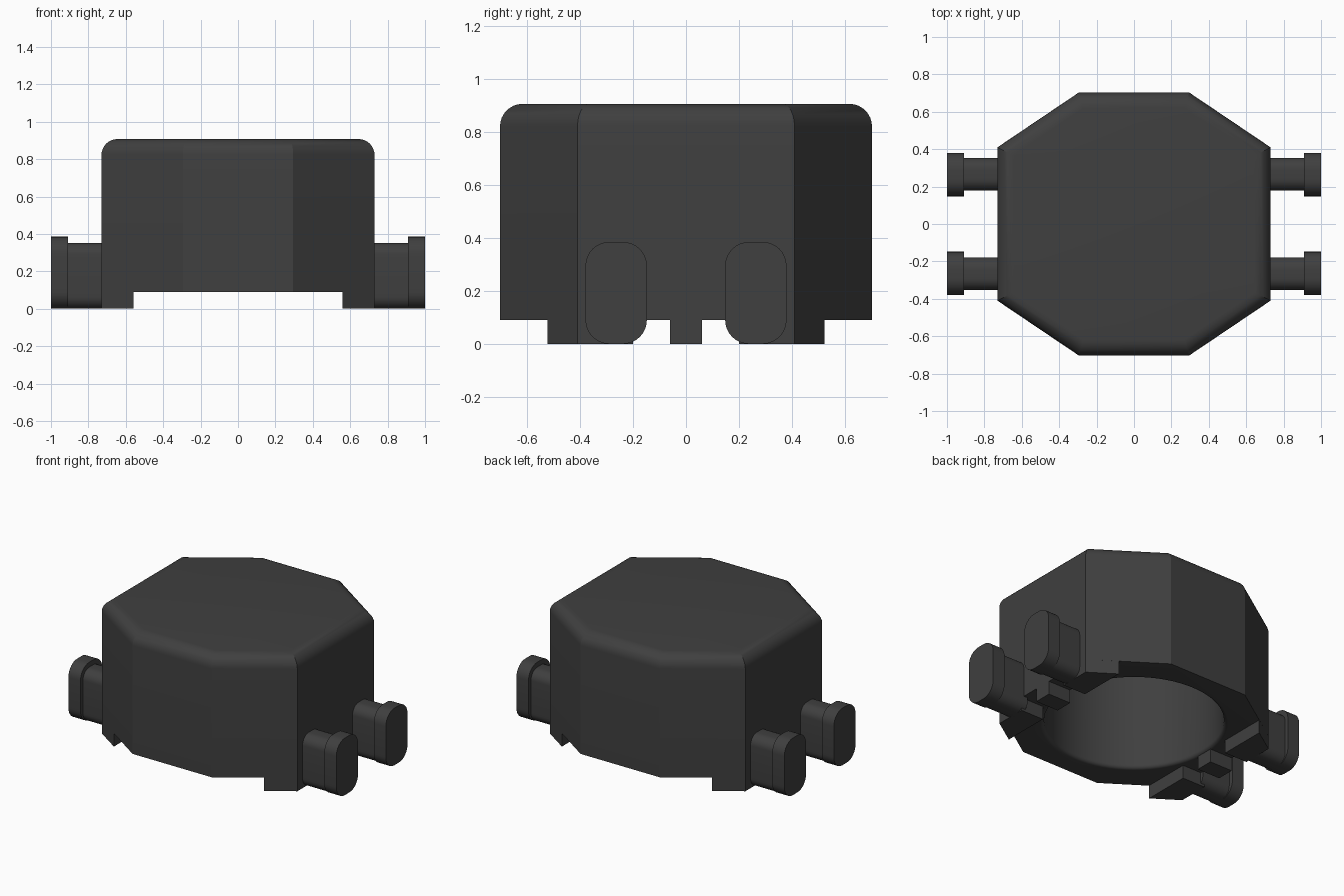
import bpy, bmesh, math
from mathutils import Matrix

cube = bpy.data.objects.get("Cube")
if cube:
    bpy.data.objects.remove(cube, do_unlink=True)

# Single dark grey plastic
mat = bpy.data.materials.new("dark_grey")
col = (0.05, 0.05, 0.05, 1)
mat.diffuse_color = col
mat.use_nodes = True
mat.node_tree.nodes["Principled BSDF"].inputs["Base Color"].default_value = col


def make_object(name, bm):
    bmesh.ops.recalc_face_normals(bm, faces=bm.faces)
    me = bpy.data.meshes.new(name)
    bm.to_mesh(me)
    bm.free()
    me.materials.append(mat)
    ob = bpy.data.objects.new(name, me)
    bpy.context.collection.objects.link(ob)
    return ob


def smooth(ob):
    bpy.ops.object.select_all(action='DESELECT')
    ob.select_set(True)
    bpy.context.view_layer.objects.active = ob
    bpy.ops.object.shade_smooth_by_angle(angle=math.radians(25))


def add_prism(bm, base, offset):
    """Extrude a closed outline of 3D points along an offset."""
    face = bm.faces.new([bm.verts.new(p) for p in base])
    ext = bmesh.ops.extrude_face_region(bm, geom=[face])
    top = [v for v in ext["geom"] if isinstance(v, bmesh.types.BMVert)]
    bmesh.ops.translate(bm, verts=top, vec=offset)


def rounded_rect(x, y0, y1, z0, z1, r, n=8):
    """Rounded rectangle outline in the yz plane."""
    pts = []
    corners = [(y1 - r, z1 - r), (y0 + r, z1 - r), (y0 + r, z0 + r), (y1 - r, z0 + r)]
    for k, (cy, cz) in enumerate(corners):
        for i in range(n + 1):
            a = math.pi / 2 * (k + i / n)
            pts.append((x, cy + r * math.cos(a), cz + r * math.sin(a)))
    return pts


# Octagonal body with a rounded top edge
FLOOR, TOP = 0.09, 0.907
quarter = [(0.73, 0.41), (0.295, 0.703)]
outline = quarter + [(-x, y) for x, y in quarter[::-1]]
outline += [(-x, -y) for x, y in outline]
bm = bmesh.new()
add_prism(bm, [(x, y, FLOOR) for x, y in outline], (0, 0, TOP - FLOOR))
rim = [e for e in bm.edges if all(v.co.z > 0.9 for v in e.verts)]
bmesh.ops.bevel(bm, geom=rim, offset=0.085, segments=8, profile=0.5, affect='EDGES')
body = make_object("body", bm)

# Round bore, lathed with a softened mouth, cut from below
R, F = 0.55, 0.025
profile = [(0, 0, 0), (R + F, 0, 0), (R + F, 0, FLOOR)]
for i in range(1, 6):
    a = math.pi / 2 * i / 5
    profile.append((R + F - F * math.sin(a), 0, FLOOR + F - F * math.cos(a)))
profile += [(R, 0, 0.82), (0, 0, 0.82)]
bm = bmesh.new()
verts = [bm.verts.new(p) for p in profile]
edges = [bm.edges.new(pair) for pair in zip(verts, verts[1:])]
bmesh.ops.spin(bm, geom=verts + edges, cent=(0, 0, 0), axis=(0, 0, 1),
               angle=2 * math.pi, steps=72)
bmesh.ops.remove_doubles(bm, verts=bm.verts, dist=1e-4)
cutter = make_object("bore_cutter", bm)
cutter.hide_render = True

mod = body.modifiers.new("bore", 'BOOLEAN')
mod.operation, mod.solver, mod.object = 'DIFFERENCE', 'EXACT', cutter
bpy.ops.object.select_all(action='DESELECT')
body.select_set(True)
bpy.context.view_layer.objects.active = body
bpy.ops.object.modifier_apply(modifier=mod.name)
bpy.data.objects.remove(cutter, do_unlink=True)
smooth(body)

# Feet and pegs on both sides
corner = [(0.56, 0.20), (0.73, 0.20), (0.73, 0.41), (0.56, 0.524)]
middle = [(0.56, -0.06), (0.73, -0.06), (0.73, 0.06), (0.56, 0.06)]
for sx, side in ((1, "left"), (-1, "right")):
    bm = bmesh.new()
    add_prism(bm, [(sx * x, y, 0) for x, y in middle], (0, 0, FLOOR))
    make_object(f"{side}_middle_foot", bm)
    for sy, end in ((1, "back"), (-1, "front")):
        flip = Matrix.Diagonal((sx, sy, 1, 1))
        bm = bmesh.new()
        add_prism(bm, [(x, y, 0) for x, y in corner], (0, 0, FLOOR))
        bm.transform(flip)
        make_object(f"{side}_{end}_foot", bm)
        # Peg shaft with a wider end cap
        for part, x0, x1, rect in (
                ("peg_shaft", 0.70, 0.912, (0.178, 0.354, 0.0, 0.352, 0.065)),
                ("peg_cap", 0.91, 1.0, (0.148, 0.38, 0.0, 0.385, 0.09))):
            bm = bmesh.new()
            add_prism(bm, rounded_rect(x0, *rect), (x1 - x0, 0, 0))
            bm.transform(flip)
            smooth(make_object(f"{side}_{end}_{part}", bm))
